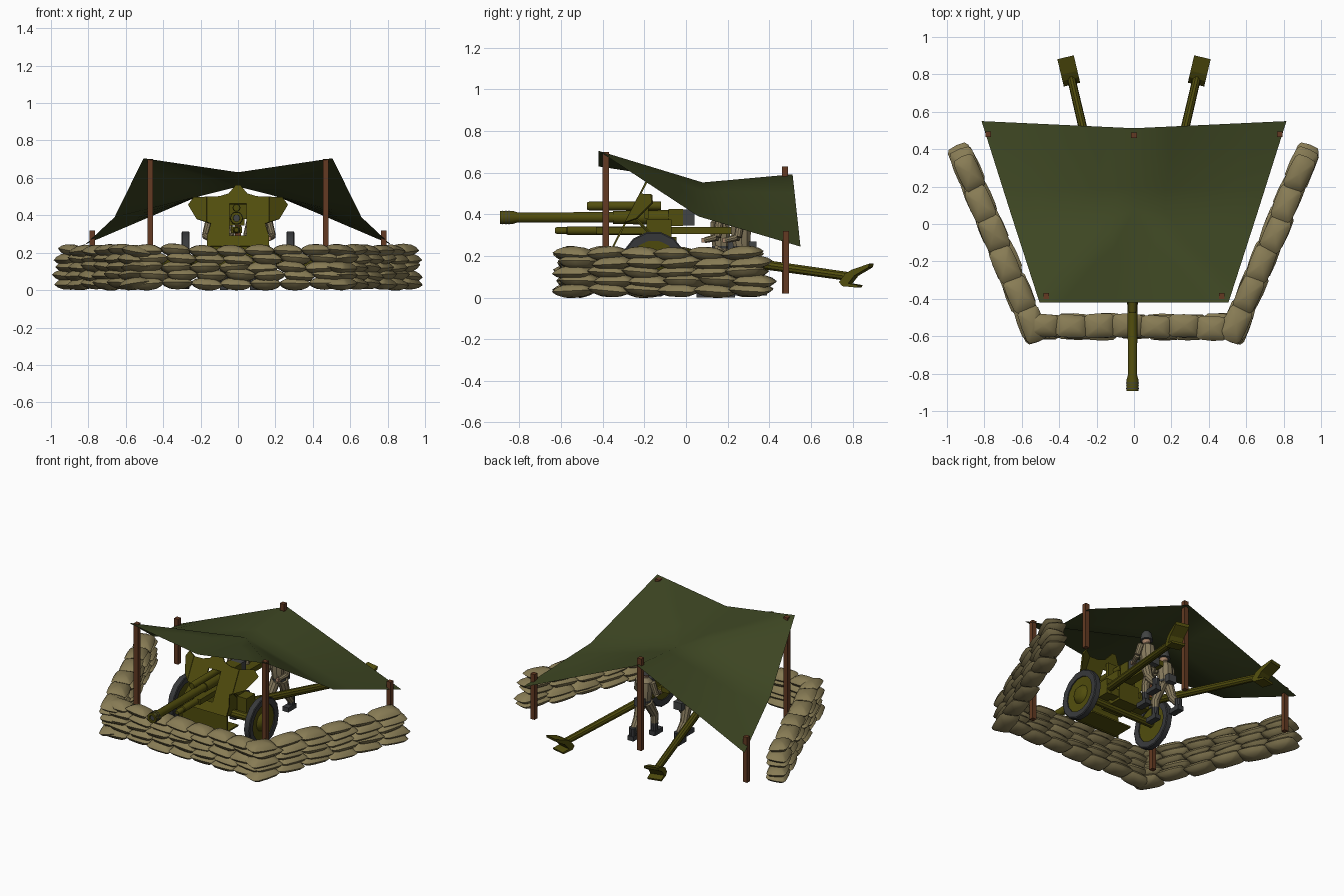
import bpy, bmesh, math, random
from mathutils import Vector, Matrix

if "Cube" in bpy.data.objects:
    bpy.data.objects.remove(bpy.data.objects["Cube"])

random.seed(4)

def material(name, rgb):
    m = bpy.data.materials.new(name)
    m.diffuse_color = (*rgb, 1)
    m.use_nodes = True
    m.node_tree.nodes["Principled BSDF"].inputs["Base Color"].default_value = m.diffuse_color
    return m

SAND = material("sandbag tan", (0.245, 0.20, 0.09))
OLIVE = material("gun olive", (0.082, 0.074, 0.004))
TARP = material("tarp green", (0.046, 0.060, 0.016))
WOOD = material("post brown", (0.125, 0.042, 0.016))
RUBBER = material("dark rubber", (0.04, 0.042, 0.045))
STEEL = material("dark steel", (0.055, 0.058, 0.058))
CLOTH = material("uniform khaki", (0.24, 0.195, 0.11))
SKIN = material("skin", (0.40, 0.24, 0.15))

def mesh(name, verts, faces, mat, smooth=None):
    me = bpy.data.meshes.new(name)
    me.from_pydata([tuple(v) for v in verts], [], faces)
    bm = bmesh.new()
    bm.from_mesh(me)
    bmesh.ops.remove_doubles(bm, verts=bm.verts, dist=1e-5)
    bmesh.ops.recalc_face_normals(bm, faces=bm.faces)
    bm.to_mesh(me)
    bm.free()
    me.materials.append(mat)
    ob = bpy.data.objects.new(name, me)
    bpy.context.collection.objects.link(ob)
    if smooth:
        bpy.ops.object.select_all(action='DESELECT')
        ob.select_set(True)
        bpy.context.view_layer.objects.active = ob
        bpy.ops.object.shade_smooth_by_angle(angle=math.radians(smooth))
    return ob

def box(name, c, s, mat):
    v = [Vector(c) + Vector((x * s[0] / 2, y * s[1] / 2, z * s[2] / 2))
         for x in (-1, 1) for y in (-1, 1) for z in (-1, 1)]
    f = [(0, 1, 3, 2), (4, 6, 7, 5), (0, 4, 5, 1), (2, 3, 7, 6), (0, 2, 6, 4), (1, 5, 7, 3)]
    return mesh(name, v, f, mat)

def lathe(name, origin, axis, profile, mat, n=14, closed=False):
    """Revolve (distance along axis, radius) points; open profiles get end caps."""
    q = Vector(axis).to_track_quat('Z', 'Y')
    v = [Vector(origin) + q @ Vector((r * math.cos(2 * math.pi * i / n), r * math.sin(2 * math.pi * i / n), d))
         for d, r in profile for i in range(n)]
    m = len(profile)
    f = [(k * n + i, k * n + (i + 1) % n, (k + 1) % m * n + (i + 1) % n, (k + 1) % m * n + i)
         for k in range(m if closed else m - 1) for i in range(n)]
    if not closed:
        f += [tuple(range(n)), tuple(range((m - 1) * n, m * n))]
    return mesh(name, v, f, mat, 35)

def rod(name, a, b, r1, mat, r2=None, n=10):
    d = Vector(b) - Vector(a)
    return lathe(name, a, d, [(0, r1), (d.length, r2 or r1)], mat, n)

def prism(name, origin, ang, profile, width, mat):
    """Extrude a (y, z) outline sideways, turned about z."""
    R = Matrix.Rotation(ang, 3, 'Z')
    n = len(profile)
    v = [Vector(origin) + R @ Vector((s * width / 2, y, z)) for s in (-1, 1) for y, z in profile]
    f = [tuple(range(n)), tuple(range(n, 2 * n))] + [(i, (i + 1) % n, n + (i + 1) % n, n + i) for i in range(n)]
    return mesh(name, v, f, mat)

# Sandbags: flattened pillows with a sharp side seam, stacked in rows
def sandbag(name, c, half, ang):
    n, rings = 12, 6
    p = lambda t, e: math.copysign(abs(t) ** e, t) if abs(t) > 1e-6 else 0.0
    R = (Matrix.Rotation(ang + random.uniform(-.06, .06), 3, 'Z') @ Matrix.Rotation(random.uniform(-.09, .09), 3, 'Y')
         @ Matrix.Rotation(random.uniform(-.15, .15), 3, 'X'))
    v = []
    for k in range(rings + 1):
        t = -1 + 2 * k / rings
        w, h = (1 - abs(t) ** 1.3) ** .8, p(1 - (1 - abs(t)) ** 1.6, 1) * (1 if t > 0 else -1)
        for i in range(n):
            a = 2 * math.pi * i / n
            v.append(Vector(c) + R @ Vector((half[0] * w * p(math.cos(a), .42),
                                             half[1] * w * p(math.sin(a), .42), half[2] * h)))
    f = [(k * n + i, k * n + (i + 1) % n, (k + 1) * n + (i + 1) % n, (k + 1) * n + i)
         for k in range(rings) for i in range(n)]
    mesh(name, v, f, SAND, 45)

def sandbag_wall(name, a, b, count):
    a, b = Vector(a), Vector(b)
    d = (b - a).normalized()
    ang = math.atan2(d.y, d.x)
    side = Vector((-d.y, d.x))
    for row in range(5):
        start = .03 * (row % 2)
        L = (b - a).length - .03 * ((row + 1) % 2) - start - .012 * row
        step = L / count
        for i in range(count):
            c = a + d * (start + step * (i + .5)) + side * random.uniform(-.008, .008)
            sandbag(f"{name}_bag", (c.x, c.y, .036 + .0435 * row + random.uniform(-.004, .004)),
                    (step * .56, .064 + random.uniform(-.003, .004), .035), ang)

sandbag_wall("front_wall", (-.56, -.55), (.57, -.55), 7)
for s, n in ((-1, "left_wall"), (1, "right_wall")):
    sandbag_wall(n, (s * .515, -.62), (s * .945, .425), 6)

# Tent posts and tarp
for s in (-1, 1):
    box("front_post", (s * .47, -.385, .36), (.03, .03, .68), WOOD)
    box("back_corner_post", (s * .78, .48, .17), (.03, .03, .30), WOOD)
box("back_middle_post", (0, .475, .325), (.03, .03, .61), WOOD)
rows = [(.505, -.42, .705, -.42, .63), (.66, .06, .39, .08, .553), (.815, .55, .245, .512, .592)]
tv = [p for x, y, z, yc, zc in rows for p in ((-x, y, z), (0, yc, zc), (x, y, z))]
tarp = mesh("tarp", tv, [(0, 1, 4), (0, 4, 3), (1, 2, 4), (2, 5, 4), (3, 4, 7, 6), (4, 5, 8, 7)], TARP, 60)
sub = tarp.modifiers.new("simple subdivision", 'SUBSURF')
sub.subdivision_type = 'SIMPLE'
sub.levels = sub.render_levels = 2

# Gun barrel, recoil cylinders and breech
Y = (0, 1, 0)
gx = -.008
lathe("barrel", (gx, 0, .385), Y, [(-.86, .016), (-.893, .018), (-.893, .032), (-.835, .033), (-.81, .025),
      (-.35, .026), (-.35, .032), (-.10, .036), (0, .036)], OLIVE)
rod("bore", (gx, -.885, .385), (gx, -.87, .385), .0165, STEEL)
for y in (-.88, -.865, -.85):
    rod("muzzle_slot", (gx, y - .002, .385), (gx, y + .002, .385), .034, STEEL, n=14)
box("breech", (gx, -.05, .385), (.085, .07, .08), OLIVE)
box("breech_block", (gx, .01, .385), (.08, .06, .078), STEEL)
lathe("upper_recoil_cylinder", (gx, 0, .44), Y, [(-.475, .018), (-.465, .021), (-.12, .021)], OLIVE)
lathe("lower_recoil_cylinder", (gx, 0, .322), Y, [(-.63, .012), (-.62, .017), (-.575, .017), (-.57, .021), (-.1, .021)], OLIVE)
box("cradle", (gx, -.10, .322), (.06, .66, .034), OLIVE)
box("mantle", (0, -.19, .43), (.10, .02, .10), OLIVE)
box("saddle", (0, -.13, .225), (.15, .17, .13), OLIVE)
for s in (-1, 1):
    box("cradle_cheek", (s * .058, -.13, .32), (.018, .12, .11), OLIVE)
    rod("shield_strut", (s * .09, -.26, .40), (s * .09, -.10, .23), .008, OLIVE, n=6)
rod("axle", (-.28, -.155, .16), (.28, -.155, .16), .025, OLIVE)

# Sloped shield of flat panels with swept outer wings
def shield(name, pts):
    v = [(x, -.35 + (z - .245) * .515 + .8 * max(0, abs(x) - .165), z) for x, z in pts]
    ob = mesh(name, v, [tuple(range(len(v)))], OLIVE)
    sol = ob.modifiers.new("thickness", 'SOLIDIFY')
    sol.thickness, sol.offset = .009, 0
for s in (-1, 1):
    shield("shield_inner_panel", [(s * x, z) for x, z in ((.045, .29), (.1, .29), (.1, .5), (.045, .5))])
    shield("shield_side_panel", [(s * x, z) for x, z in ((.1, .29), (.165, .29), (.145, .355), (.165, .362), (.165, .498), (.1, .5))])
    shield("shield_wing", [(s * x, z) for x, z in ((.165, .362), (.22, .38), (.265, .455), (.235, .495), (.165, .498))])
    shield("shield_lower_wing", [(s * x, z) for x, z in ((.1, .235), (.165, .235), (.165, .29), (.1, .29))])
shield("shield_peak", [(-.1, .5), (-.052, .46), (.052, .46), (.1, .5), (.05, .515), (.012, .56), (-.012, .56), (-.05, .515)])
shield("shield_sill", [(-.1, .235), (.1, .235), (.1, .29), (-.1, .29)])
box("lower_apron", (0, -.345, .175), (.33, .009, .13), OLIVE)
box("apron_floor", (0, -.28, .12), (.30, .14, .01), OLIVE)

# Wheels
for s in (-1, 1):
    c = (s * .28, -.155, .16)
    lathe("tyre", c, (1, 0, 0), [(-.018, .115), (-.021, .152), (-.017, .158), (.017, .158), (.021, .152), (.018, .115)],
          RUBBER, 14, True)
    lathe("wheel_disc", c, (s, 0, 0), [(-.012, .118), (.012, .118), (.006, .06), (.026, .045), (.032, .03)], OLIVE)

# Split trails with spades
for s in (-1, 1):
    a, b = Vector((s * .13, -.10, .225)), Vector((s * .338, .79, .1))
    ang = -s * math.atan(.235)
    rod("trail", a, b, .026, OLIVE, .022)
    box("trail_hinge", a, (.07, .09, .10), OLIVE)
    prism("spade", (s * .335, .76, 0), ang, [(-.015, .075), (.0, .055), (.075, .048), (.08, .06), (.03, .068),
          (.06, .105), (.13, .145), (.135, .163), (.05, .135), (.015, .115)], .09, OLIVE)
box("trail_bracket", (0, -.08, .20), (.27, .06, .05), OLIVE)

# Crew: two figures stepping behind the gun
def crew(px, py, s):
    P = lambda x, y, z: (px + s * x, py + y, z)
    lathe("crew_torso", P(0, .01, .22), (0, -.06, 1), [(0, .038), (.03, .044), (.10, .05), (.145, .046), (.17, .02)], CLOTH, 10)
    rod("crew_neck", P(0, 0, .385), P(0, -.005, .41), .015, SKIN)
    lathe("crew_head", P(0, -.008, .39), (0, 0, 1), [(0, .014), (.012, .024), (.035, .028), (.06, .024)], SKIN, 10)
    lathe("crew_helmet", P(0, -.005, .415), (0, 0, 1), [(0, .04), (.015, .037), (.045, .031), (.062, .018), (.067, .005)], STEEL, 12)
    lathe("crew_belt", P(0, .008, .235), (0, 0, 1), [(0, .044), (.014, .045)], STEEL, 10)
    box("crew_pouch", P(0, .06, .245), (.06, .035, .05), STEEL)
    for k, knee, foot in ((-1, (-.03, -.05, .135), (-.03, -.05, .05)), (1, (.025, .045, .13), (.02, .105, .06))):
        rod("crew_thigh", P(k * .022, .01, .235), P(*knee), .034, CLOTH, .026)
        rod("crew_shin", P(*knee), P(*foot), .026, CLOTH, .021)
        x, y, z = foot
        rod("crew_boot_shaft", P(x, y, z + .03), P(x, y, z - .035), .024, RUBBER, .021)
        box("crew_boot", P(x, y - .018, z - .035), (.042, .085, .03), RUBBER)
        elbow, hand = (k * .07, -.01, .29), (k * .05, -.07, .275)
        rod("crew_upper_arm", P(k * .05, 0, .365), P(*elbow), .021, CLOTH, .018)
        rod("crew_forearm", P(*elbow), P(*hand), .018, CLOTH, .014)
        box("crew_hand", P(*hand), (.022, .03, .022), SKIN)

crew(.115, .26, 1)
crew(-.105, .16, -1)
